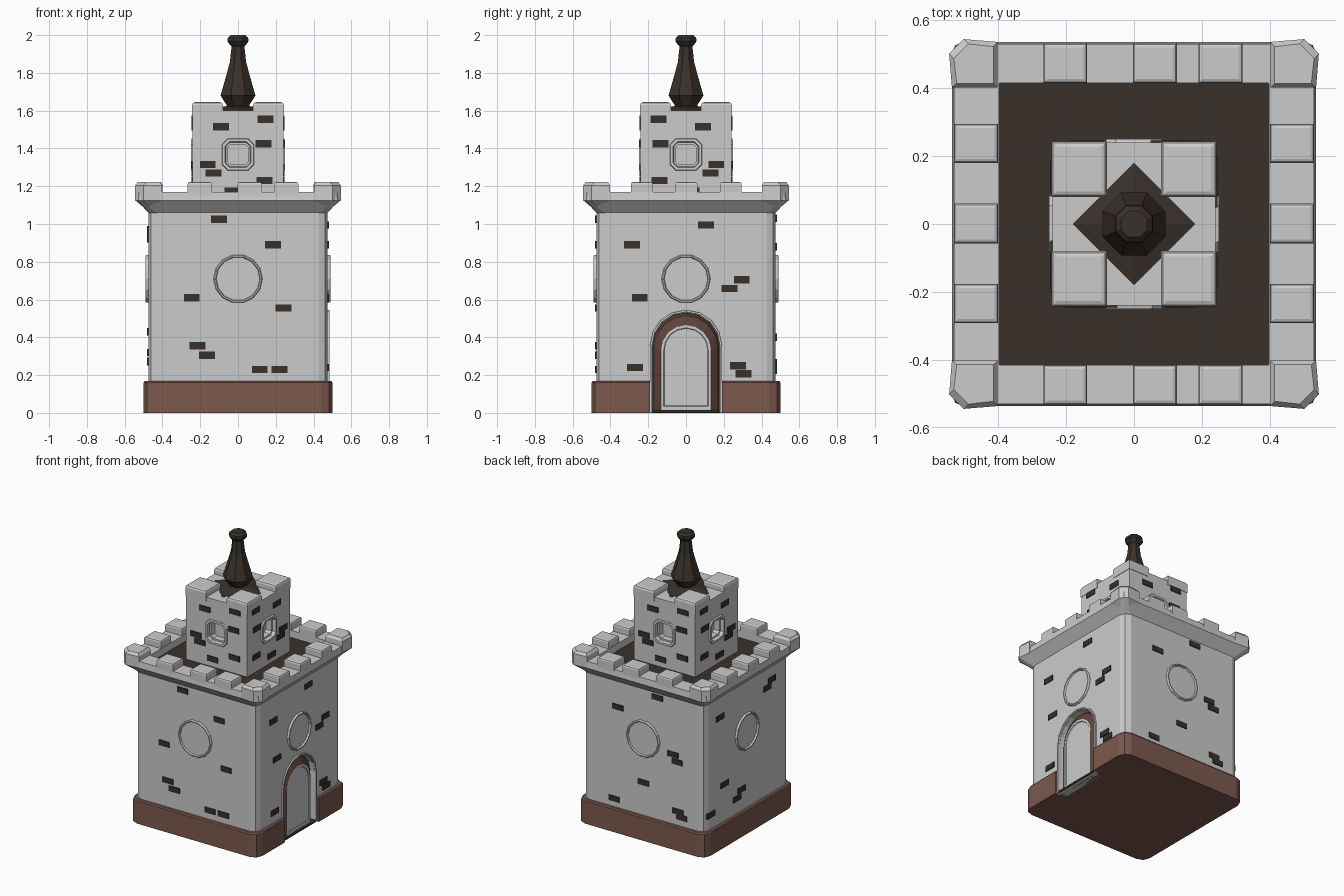
import bpy, bmesh, math
from mathutils import Matrix

if "Cube" in bpy.data.objects:
    bpy.data.objects.remove(bpy.data.objects["Cube"])


def material(name, rgb):
    m = bpy.data.materials.new(name)
    m.diffuse_color = (*rgb, 1)
    m.use_nodes = True
    m.node_tree.nodes["Principled BSDF"].inputs["Base Color"].default_value = m.diffuse_color
    return m


BROWN = material("plinth_brown", (0.20, 0.10, 0.075))
FRAME = material("frame_brown", (0.11, 0.055, 0.04))
DARK = material("dark_brown", (0.042, 0.03, 0.023))


def finish(name, bm, mat=None, side=0):
    """Turn a bmesh into an object; side = quarter turns from the front."""
    bmesh.ops.recalc_face_normals(bm, faces=bm.faces)
    bm.transform(Matrix.Rotation(side * math.pi / 2, 4, 'Z'))
    me = bpy.data.meshes.new(name)
    bm.to_mesh(me)
    bm.free()
    ob = bpy.data.objects.new(name, me)
    bpy.context.collection.objects.link(ob)
    if mat:
        me.materials.append(mat)
    return ob


def loft(name, loops, mat=None, side=0, start=True, end=True, closed=False):
    bm = bmesh.new()
    rings = [[bm.verts.new(p) for p in l] for l in loops]
    pairs = list(zip(rings, rings[1:])) + ([(rings[-1], rings[0])] if closed else [])
    for a, b in pairs:
        for i in range(len(a)):
            j = (i + 1) % len(a)
            bm.faces.new((a[i], a[j], b[j], b[i]))
    if start and not closed:
        bm.faces.new(rings[0])
    if end and not closed:
        bm.faces.new(rings[-1])
    return finish(name, bm, mat, side)


def box(name, x0, x1, y0, y1, z0, z1, mat=None, side=0, bevel=0):
    bm = bmesh.new()
    bmesh.ops.create_cube(bm, size=1)
    for v in bm.verts:
        v.co = ((x0 + x1) / 2 + v.co.x * (x1 - x0), (y0 + y1) / 2 + v.co.y * (y1 - y0),
                (z0 + z1) / 2 + v.co.z * (z1 - z0))
    if bevel:
        top = [e for e in bm.edges if all(v.co.z > (z0 + z1) / 2 for v in e.verts)]
        bmesh.ops.bevel(bm, geom=top, offset=bevel, segments=2, affect='EDGES', profile=0.5)
    return finish(name, bm, mat, side)


def square(h, z, c, hy=None):
    """Chamfered square loop in plan, with a two-step corner."""
    hy = hy or h
    k = 0.29 * c
    q = [(h, hy - c), (h - k, hy - k), (h - c, hy)]
    m = [(-x, y) for x, y in reversed(q)]
    return [(x, y, z) for x, y in q + m + [(-x, -y) for x, y in q] + [(-x, -y) for x, y in m]]


def arch(w, top, d, bottom=0.0, n=8):
    """Round-headed outline standing at distance d in front of the centre."""
    pts = [(w, bottom)] + [(w * math.cos(math.pi * i / n), top - w + w * math.sin(math.pi * i / n))
                           for i in range(n + 1)] + [(-w, bottom)]
    return [(x, -d, z) for x, z in pts]


def disc(r, d, z, n):
    return [(r * math.cos(2 * math.pi * i / n), -d, z + r * math.sin(2 * math.pi * i / n)) for i in range(n)]


def octo(h, d, z, c):
    pts = [(h, h - c), (h - c, h), (c - h, h), (-h, h - c), (-h, c - h), (c - h, -h), (h - c, -h), (h, c - h)]
    return [(x, -d, z + y) for x, y in pts]


def cut(ob, cutter):
    cutter.hide_render = True
    m = ob.modifiers.new("cut", 'BOOLEAN')
    m.operation, m.solver, m.object = 'DIFFERENCE', 'EXACT', cutter
    bpy.context.view_layer.objects.active = ob
    bpy.ops.object.modifier_apply(modifier=m.name)
    bpy.data.objects.remove(cutter)


# Plinth and main walls, opened for the doorway on the right side
base = loft("plinth", [square(.5, 0, .06), square(.5, .16, .06), square(.494, .168, .06)], BROWN)
cut(base, box("door_cutter", -.19, .19, -.6, -.42, -.05, .4, side=1))
body = loft("main_walls", [square(.475, .1, .05), square(.475, 1.1, .05)])
cut(body, loft("arch_cutter", [arch(.178, .53, .6, -.05), arch(.178, .53, .41, -.05)], side=1))

# Door: grey trim, brown surround sloping out to a grey leaf
loft("door_trim", [arch(.193, .547, .46), arch(.19, .545, .484), arch(.18, .535, .484), arch(.174, .527, .42)],
     side=1, start=False, end=False)
loft("door_surround", [arch(.175, .528, .425), arch(.165, .515, .45), arch(.132, .465, .474)],
     FRAME, 1, start=True, end=False)
loft("door_leaf", [arch(.132, .465, .474, .012), arch(.118, .45, .474, .035), arch(.115, .447, .47, .038)],
     side=1, start=False)
box("threshold", -.178, .178, -.488, -.41, .002, .014, DARK, 1)

# Parapet flaring out around the flat roof
loft("parapet", [square(.47, 1.055, .04), square(.535, 1.125, .03), square(.53, 1.17, .02),
                 square(.397, 1.17, .002, .415), square(.397, 1.07, .002, .415)], closed=True)
box("roof_floor", -.41, .41, -.43, .43, 1.08, 1.12, DARK)

# Parapet merlons
for s in (-1, 1):
    y0, y1 = sorted((s * .415, s * .532))
    for x0, x1 in ((-.267, -.138), (-.003, .126), (.19, .32)):
        box("merlon", x0, x1, y0, y1, 1.13, 1.222, bevel=.012)
    x0, x1 = sorted((s * .4, s * .53))
    for a, b in ((.18, .295), (-.057, .06), (-.292, -.176)):
        box("merlon", x0, x1, a, b, 1.13, 1.222, bevel=.012)

# Corner merlons with a clipped outer corner
for side in range(4):
    def corner(o, i, c, z):
        return [(i, -i, z), (o, -i, z), (o + .008, c - o, z), (o - c, -o - .008, z), (i, -o, z)]
    loft("corner_merlon", [corner(.50, .402, .03, 1.095), corner(.536, .402, .035, 1.125),
                           corner(.536, .402, .035, 1.205), corner(.522, .414, .035, 1.223)], side=side)

# Upper turret with window openings
turret = box("turret_walls", -.24, .24, -.24, .24, 1.1, 1.6)
for side in (0, 1):
    cut(turret, loft("window_cutter", [octo(.067, .4, 1.368, .022), octo(.067, -.4, 1.368, .022)], side=side))
for side in range(4):
    box("turret_merlon", .08, .243, -.243, -.08, 1.57, 1.645, side=side, bevel=.016)
    loft("turret_window", [octo(.086, .235, 1.368, .03), octo(.082, .25, 1.368, .03), octo(.068, .25, 1.368, .024),
                           octo(.064, .225, 1.368, .022), octo(.054, .225, 1.368, .016),
                           octo(.054, .18, 1.368, .016)], side=side, start=False)
    loft("round_window", [disc(.13, .468, .71, 14), disc(.13, .483, .71, 14), disc(.126, .489, .71, 14),
                          disc(.119, .489, .71, 14), disc(.115, .478, .71, 14)], side=side, start=False)

# Spire and its four-sided foot
def ring(r, z, n, turn):
    return [(r * math.cos(turn + 2 * math.pi * i / n), r * math.sin(turn + 2 * math.pi * i / n), z) for i in range(n)]


loft("spire_foot", [ring(.18, 1.597, 4, 0), ring(.18, 1.602, 4, 0), ring(.03, 1.63, 4, 0)], DARK)
profile = ((.045, 1.6), (.1, 1.68), (.066, 1.79), (.046, 1.86), (.037, 1.94), (.048, 1.95), (.061, 1.968),
           (.058, 1.985), (.042, 2.0))
loft("spire", [ring(r, z, 8, math.pi / 8) for r, z in profile], DARK)

# Scattered dark bricks: (sideways, height) on each side
walls = [
    [(-.10, 1.025), (.185, .89), (-.245, .61), (.24, .555), (-.215, .355), (-.165, .305), (.115, .23), (.22, .23)],
    [(.105, .995), (-.285, .89), (.295, .705), (.23, .658), (-.245, .61), (-.27, .24), (.275, .25), (.305, .207)],
    [(-.2, .88), (.11, 1.03), (.23, .66), (.265, .615), (0, .4), (-.23, .225), (.27, .265), (.3, .23)],
    [(.23, .93), (.28, .97), (-.3, .92), (-.25, .43), (-.06, .32), (-.11, .275), (-.4, .27)],
]
upper = [(-.09, 1.515), (.145, 1.555), (.135, 1.425), (-.16, 1.315), (-.13, 1.27), (.14, 1.23), (-.03, 1.175)]
for side in range(4):
    flip = -1 if side % 2 else 1
    spots = [(u, z, .475) for u, z in walls[side]] + [(flip * u, z, .24) for u, z in upper]
    for u, z, d in spots:
        box("brick", u - .042, u + .042, -d - .006, -d + .02, z - .019, z + .019, DARK, side)
